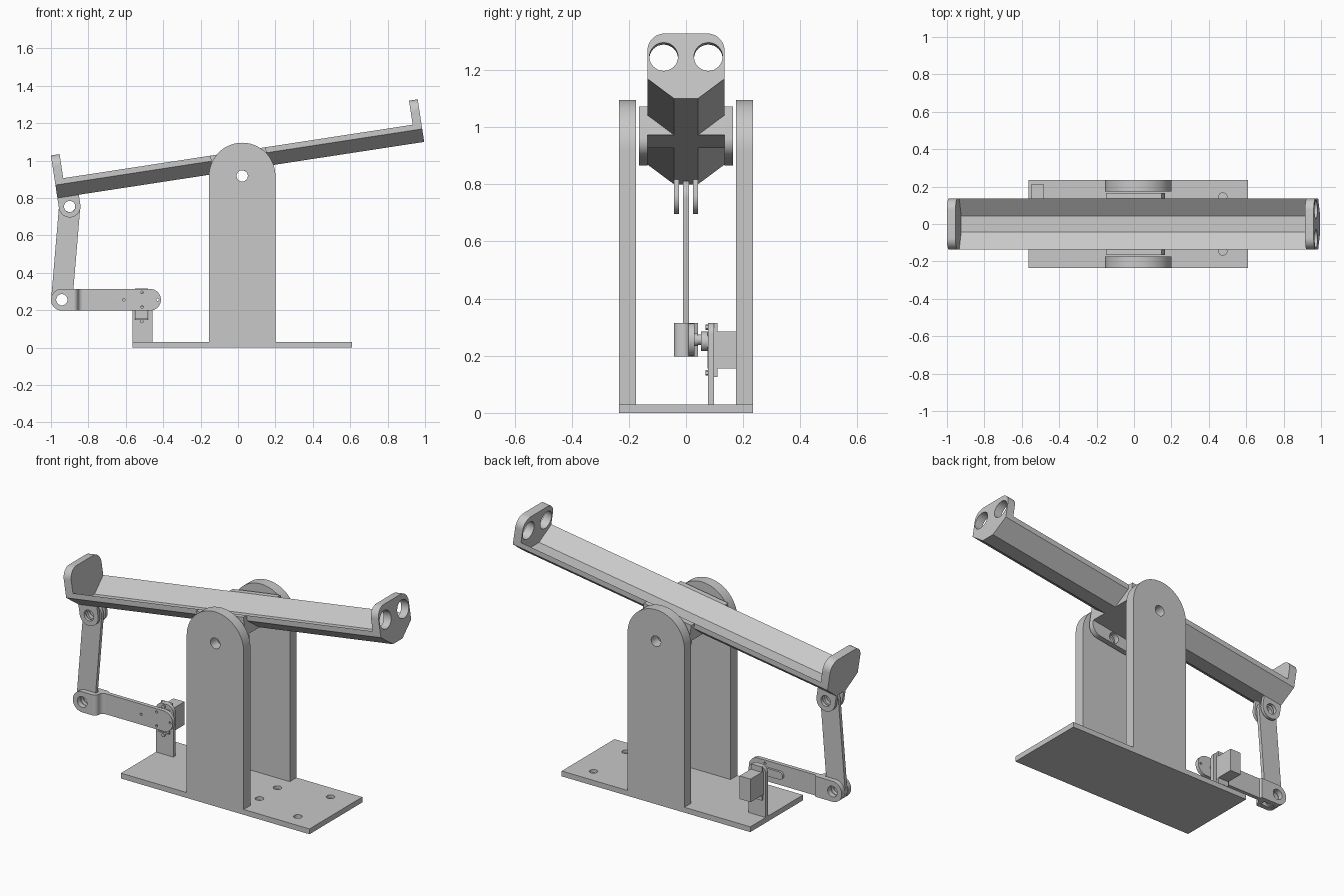
import bpy, bmesh
from math import sin, cos, pi, radians, atan2
from mathutils import Matrix, Vector

cube = bpy.data.objects.get("Cube")
if cube:
    bpy.data.objects.remove(cube)

grey = bpy.data.materials.new("plain grey")
grey.use_nodes = True
colour = (0.58, 0.58, 0.58, 1)
grey.diffuse_color = colour
grey.node_tree.nodes["Principled BSDF"].inputs["Base Color"].default_value = colour

TILT = Matrix.Translation((0.015, 0, 0.95)) @ Matrix.Rotation(radians(-8.7), 4, 'Y')
FLAT = Matrix.Identity(4)
parts = []


def arc(u, v, r, start, end, n=16):
    steps = [radians(start + (end - start) * i / n) for i in range(n + 1)]
    return [(u + r * cos(t), v + r * sin(t)) for t in steps]


def circle(u, v, r, n=32):
    return arc(u, v, r, 0, 360, n)[:-1]


def stadium(a, b, r):
    d = math_angle(a, b)
    return arc(*b, r, d - 90, d + 90) + arc(*a, r, d + 90, d + 270)


def math_angle(a, b):
    return atan2(b[1] - a[1], b[0] - a[0]) * 180 / pi


def box_profile(u0, u1, v0, v1):
    return [(u0, v0), (u1, v0), (u1, v1), (u0, v1)]


def prism(name, profile, w0, w1, axis='y', matrix=FLAT, keep=True):
    """Extrude a 2D profile along one axis."""
    place = {'x': lambda u, v, w: (w, u, v),
             'y': lambda u, v, w: (u, w, v),
             'z': lambda u, v, w: (u, v, w)}[axis]
    bm = bmesh.new()
    low, high = [[bm.verts.new(matrix @ Vector(place(u, v, w))) for u, v in profile]
                 for w in (w0, w1)]
    n = len(profile)
    bm.faces.new(low)
    bm.faces.new(high)
    for i in range(n):
        j = (i + 1) % n
        bm.faces.new((low[i], low[j], high[j], high[i]))
    bmesh.ops.recalc_face_normals(bm, faces=bm.faces)
    mesh = bpy.data.meshes.new(name)
    bm.to_mesh(mesh)
    bm.free()
    mesh.materials.append(grey)
    ob = bpy.data.objects.new(name, mesh)
    bpy.context.collection.objects.link(ob)
    if keep:
        parts.append(ob)
    return ob


def cut(ob, profile, w0, w1, axis='y', matrix=FLAT):
    """Subtract an extruded profile and bake the result."""
    cutter = prism("cutter", profile, w0, w1, axis, matrix, keep=False)
    cutter.hide_render = True
    mod = ob.modifiers.new("cut", 'BOOLEAN')
    mod.operation, mod.solver, mod.object = 'DIFFERENCE', 'EXACT', cutter
    graph = bpy.context.evaluated_depsgraph_get()
    baked = bpy.data.meshes.new_from_object(ob.evaluated_get(graph))
    ob.modifiers.clear()
    ob.data = baked
    bpy.data.objects.remove(cutter)


# Base plate with blind screw holes
base = prism("base_plate", box_profile(-0.565, 0.61, -0.235, 0.235), 0, 0.03, 'z')
for x, y in ((0.475, 0.145), (0.19, 0.08)):
    for side in (-1, 1):
        cut(base, circle(x, side * y, 0.022), 0.012, 0.05, 'z')

# Round-topped uprights with pivot holes
PIVOT = (0.0225, 0.918)
upright = [(-0.155, 0.03), (0.2, 0.03)] + arc(*PIVOT, 0.1775, 0, 180, 40)
for name, y in (("front_upright", -0.235), ("back_upright", 0.175)):
    ob = prism(name, upright, y, y + 0.06)
    cut(ob, circle(*PIVOT, 0.03), y - 0.05, y + 0.1)

# Tilted trough beam: a folded strip with a flat middle
lower = [(-0.135, 0.07), (-0.042, 0), (0.042, 0), (0.135, 0.07)]
trough = lower + [(y, z + 0.03) for y, z in reversed(lower)]
prism("beam_trough", trough, -0.99, 0.99, 'x', TILT)

# End walls of the beam
wall = lower + arc(0.075, 0.17, 0.06, 0, 90, 10) + arc(-0.075, 0.17, 0.06, 90, 180, 10)
prism("left_low_end_wall", wall, -0.992, -0.945, 'x', TILT)
sensor_wall = prism("high_end_wall", wall, 0.945, 0.992, 'x', TILT)
for y in (-0.078, 0.078):
    cut(sensor_wall, circle(y, 0.148, 0.05), 0.9, 1.05, 'x', TILT)

# Pivot mount: filler wedges under the trough and two side cheeks
for side in (-1, 1):
    prism("mount_wedge", [(side * 0.042, 0), (side * 0.135, 0), (side * 0.135, 0.07)],
          -0.15, 0.15, 'x', TILT)
cheek = ([(0.15, 0.1), (-0.15, 0.1)] + arc(-0.09, -0.01, 0.06, 180, 270, 12)
         + arc(0.09, -0.01, 0.06, 270, 360, 12))
for name, y in (("front_mount_cheek", -0.165), ("back_mount_cheek", 0.135)):
    ob = prism(name, cheek, y, y + 0.03, 'y', TILT)
    cut(ob, circle(0.0025, -0.033, 0.03), y - 0.05, y + 0.08, 'y', TILT)

# Lugs under the low end of the beam
lug = [(-0.876, 0.01), (-0.992, 0.01)] + arc(-0.934, -0.055, 0.058, 180, 360, 20)
for name, y in (("front_lug", -0.042), ("back_lug", 0.024)):
    ob = prism(name, lug, y, y + 0.018, 'y', TILT)
    cut(ob, circle(-0.934, -0.055, 0.03), y - 0.05, y + 0.06, 'y', TILT)

# Push rod between the lugs and the crank
TOP, LOW = (-0.9, 0.755), (-0.942, 0.256)
rod = prism("push_rod", stadium(LOW, TOP, 0.057), -0.01, 0.01)
for end in (TOP, LOW):
    cut(rod, circle(*end, 0.03), -0.1, 0.1)

# Crank arm: a rounded bar trimmed from the front and slotted into a fork
arm = prism("crank_arm", stadium(LOW, (-0.47, 0.256), 0.058), -0.042, 0.042)
step = (arc(-0.88, -0.017, 0.025, 270, 360, 8) + arc(-0.83, -0.017, 0.025, 180, 90, 8)
        + [(-0.3, 0.008), (-0.3, -0.1), (-0.88, -0.1)])
cut(arm, step, 0.1, 0.4, 'z')
cut(arm, [(-0.86, 0.1), (-0.83, 0.03), (-0.3, 0.03), (-0.3, 0.1)], 0.1, 0.4, 'z')
cut(arm, box_profile(-1.1, -0.875, -0.014, 0.014), 0.1, 0.4, 'z')
cut(arm, circle(*LOW, 0.03), -0.1, 0.1)
for x, z in ((-0.61, 0.256), (-0.513, 0.295), (-0.513, 0.217), (-0.43, 0.256)):
    cut(arm, circle(x, z, 0.007, 12), -0.1, 0.1)

# Motor post with a window for the motor
post = [(-0.565, 0.03), (-0.457, 0.03)] + arc(-0.497, 0.275, 0.04, 0, 90, 8) \
    + arc(-0.525, 0.275, 0.04, 90, 180, 8)
ob = prism("motor_post", post, 0.077, 0.098)
cut(ob, box_profile(-0.553, -0.478, 0.15, 0.288), 0, 0.2)

# Motor body, mounting flange, gear collar, shaft and horn
prism("motor_body", box_profile(-0.55, -0.481, 0.155, 0.285), 0.075, 0.21)
prism("motor_flange", box_profile(-0.55, -0.481, 0.125, 0.315), 0.098, 0.11)
prism("motor_collar", circle(-0.515, 0.25, 0.034), 0.052, 0.077)
prism("motor_shaft", circle(-0.515, 0.256, 0.018), 0.028, 0.06)
prism("motor_horn", stadium((-0.61, 0.256), (-0.515, 0.256), 0.022), 0.03, 0.042)
for z in (0.14, 0.3):
    prism("flange_screw", circle(-0.515, z, 0.01, 12), 0.068, 0.1)

# Smooth the round edges and keep the sharp ones
bpy.ops.object.select_all(action='DESELECT')
for ob in parts:
    ob.select_set(True)
bpy.context.view_layer.objects.active = parts[0]
bpy.ops.object.shade_smooth_by_angle(angle=radians(30))
